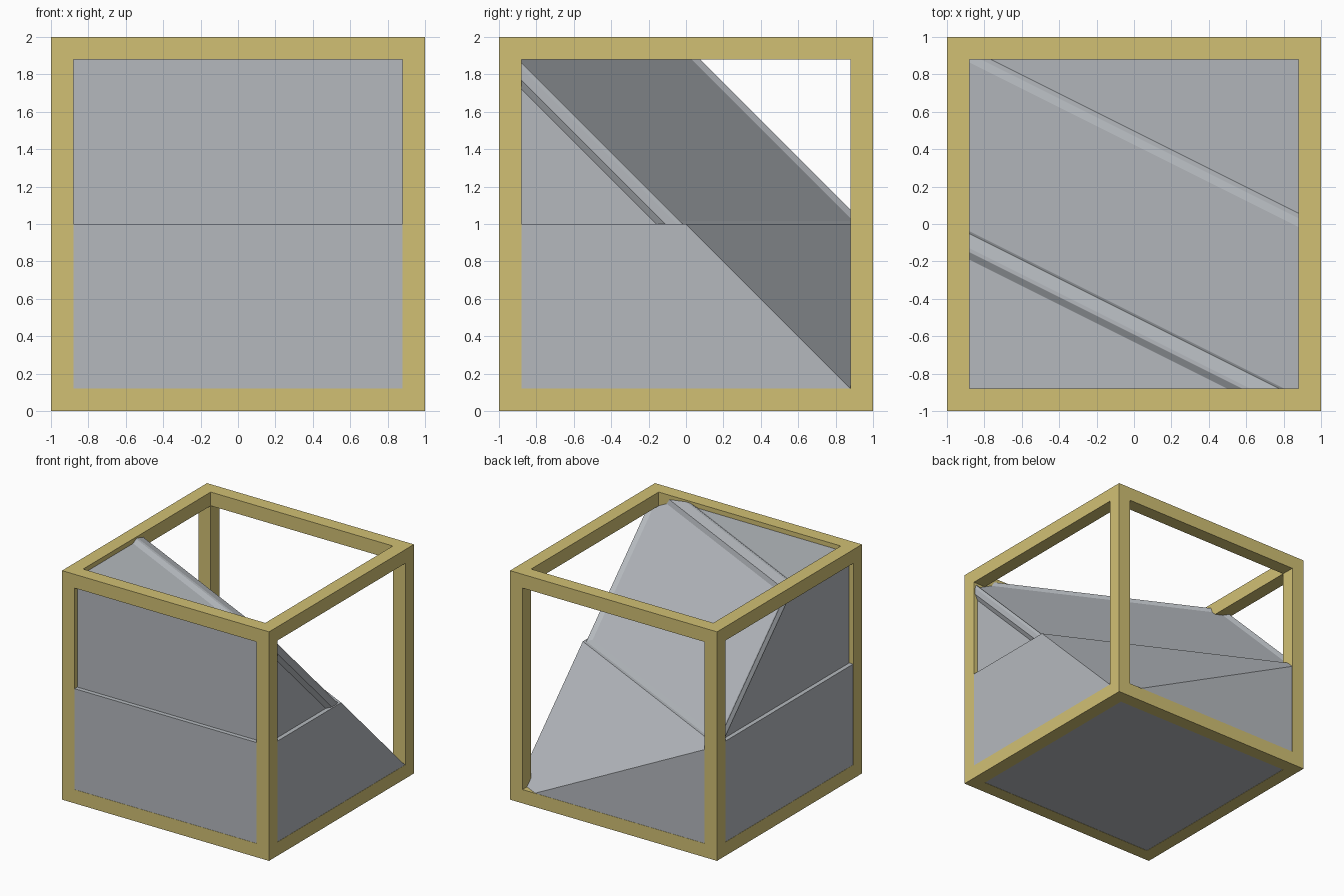
import bpy, bmesh
from mathutils import Vector

if "Cube" in bpy.data.objects:
    bpy.data.objects.remove(bpy.data.objects["Cube"])


def material(name, rgb):
    m = bpy.data.materials.new(name)
    m.diffuse_color = (*rgb, 1)
    m.use_nodes = True
    m.node_tree.nodes["Principled BSDF"].inputs["Base Color"].default_value = m.diffuse_color
    return m


GREY = material("light_grey", (0.46, 0.485, 0.515))
YELLOW = material("ochre_yellow", (0.64, 0.53, 0.175))
SLOPE = Vector((1, 2, 2))


def add_box(bm, lo, hi):
    verts = bmesh.ops.create_cube(bm, size=1)["verts"]
    lo, hi = Vector(lo), Vector(hi)
    for v in verts:
        v.co = (lo + hi) / 2 + v.co * (hi - lo)


def cut(bm, normal, limit):
    """Keep the side where normal . p <= limit and close the cut."""
    n = Vector(normal)
    res = bmesh.ops.bisect_plane(
        bm, geom=bm.verts[:] + bm.edges[:] + bm.faces[:], dist=1e-5,
        plane_co=n * (limit / n.length_squared), plane_no=n, clear_outer=True)
    edges = [e for e in res["geom_cut"] if isinstance(e, bmesh.types.BMEdge)]
    open_edges = [e for e in edges if e.is_boundary]
    if open_edges:
        bmesh.ops.contextual_create(bm, geom=open_edges)
    bmesh.ops.recalc_face_normals(bm, faces=bm.faces[:])


def finish(bm, name, mat):
    bmesh.ops.recalc_face_normals(bm, faces=bm.faces[:])
    mesh = bpy.data.meshes.new(name)
    bm.to_mesh(mesh)
    bm.free()
    mesh.materials.append(mat)
    ob = bpy.data.objects.new(name, mesh)
    bpy.context.collection.objects.link(ob)
    return ob


# Cube frame: four posts, then bars along x and y at bottom and top
bm = bmesh.new()
T = 0.12
I = 1 - T
for a in (-1, I):
    for b in (-1, I):
        add_box(bm, (a, b, 0), (a + T, b + T, 2))
        add_box(bm, (-I, a, b + 1), (I, a + T, b + 1 + T))
        add_box(bm, (a, -I, b + 1), (a + T, I, b + 1 + T))
finish(bm, "cube_frame", YELLOW)

# Lower half of the sloped block, flush with the frame
E = 0.998
bm = bmesh.new()
add_box(bm, (-E, -E, 0.002), (E, E, 1))
cut(bm, SLOPE, 2.995)
finish(bm, "lower_block", GREY)

# Upper half, its walls set back behind the lower half
W = 0.96
bm = bmesh.new()
add_box(bm, (-W, -W, 0.98), (W, W, 1 + W))
cut(bm, SLOPE, 2.82)
finish(bm, "upper_block", GREY)

# Sloped armour plate with bevelled raised lips on both sides and the top
L = 0.985
bm = bmesh.new()
add_box(bm, (-L, -W, 1), (L, L, 1 + L))
for normal, limit in (
        (SLOPE, 2.94), (-SLOPE, -2.62),
        ((1, -0.5, -0.5), 0.54), ((1, 0.3, 0.3), 1.27),
        ((-1, -0.5, -0.5), 0.04), ((-1, 0.3, 0.3), 1.558),
        ((-0.31, -0.62, 1), 2.351), ((0.15, 0.3, 1), 1.814)):
    cut(bm, normal, limit)
# Shallow sunken panel in the slope
bm.normal_update()
face = max(bm.faces, key=lambda f: f.normal.dot(SLOPE.normalized()))
bmesh.ops.inset_region(bm, faces=[face], thickness=0.04, depth=-0.02,
                       use_even_offset=True)
finish(bm, "slope_plate", GREY)
